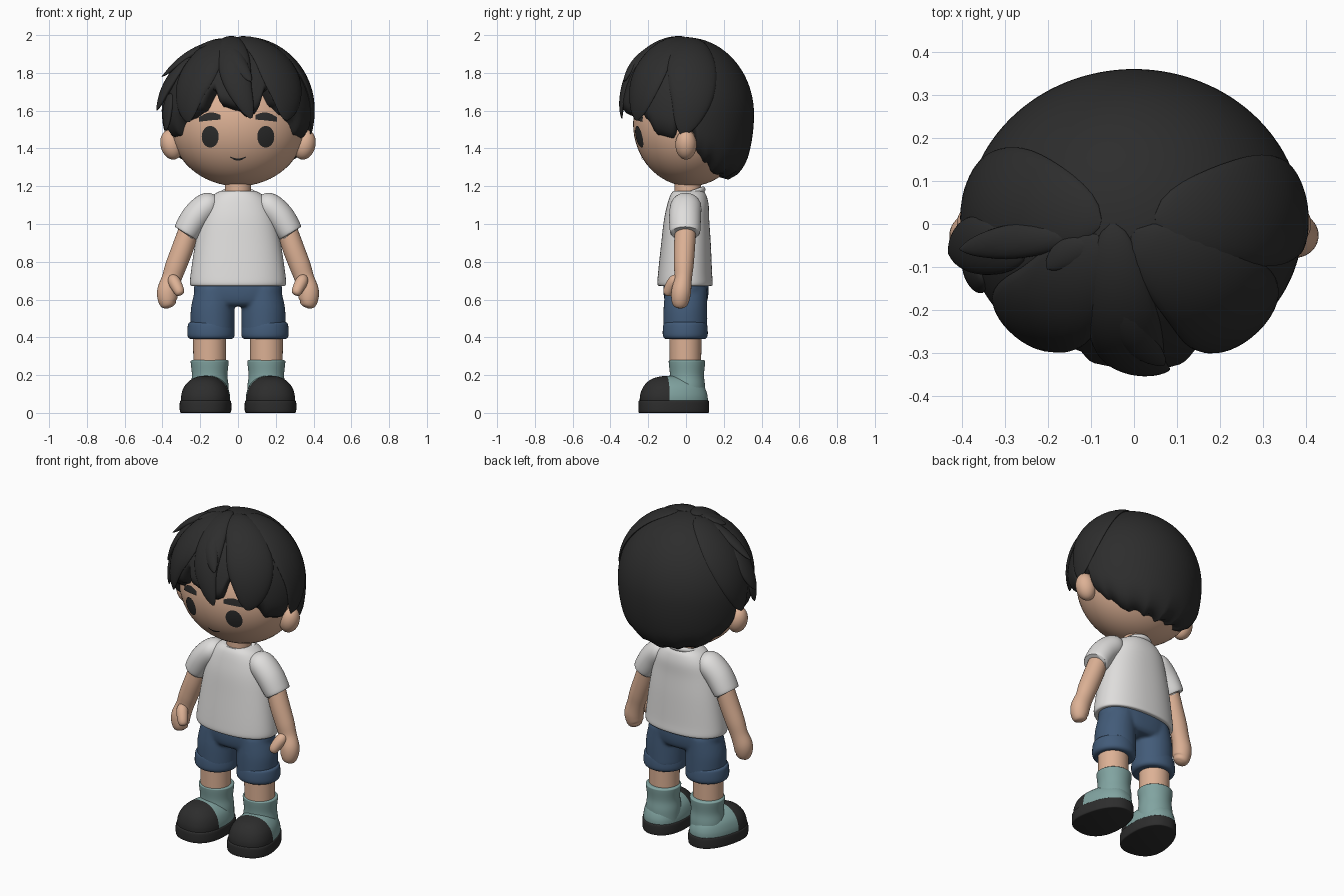
import bpy, bmesh, math
from mathutils import Vector, Matrix

cube = bpy.data.objects.get("Cube")
if cube:
    bpy.data.objects.remove(cube)


def material(name, r, g, b):
    m = bpy.data.materials.new(name)
    m.use_nodes = True
    m.diffuse_color = (r, g, b, 1)
    bsdf = next(n for n in m.node_tree.nodes if n.type == "BSDF_PRINCIPLED")
    bsdf.inputs["Base Color"].default_value = (r, g, b, 1)
    return m


SKIN = material("skin", .72, .44, .3)
HAIR = material("charcoal", .026, .026, .026)
WHITE = material("shirt white", .74, .73, .72)
DENIM = material("denim blue", .055, .105, .19)
TEAL = material("dusty teal", .22, .37, .355)


def finish(name, bm, *mats):
    bmesh.ops.recalc_face_normals(bm, faces=bm.faces)
    me = bpy.data.meshes.new(name)
    bm.to_mesh(me)
    bm.free()
    for m in mats:
        me.materials.append(m)
    ob = bpy.data.objects.new(name, me)
    bpy.context.collection.objects.link(ob)
    bpy.ops.object.select_all(action="DESELECT")
    ob.select_set(True)
    bpy.context.view_layer.objects.active = ob
    bpy.ops.object.shade_smooth_by_angle(angle=math.radians(50))
    return ob


def skin_rings(bm, rings, caps=True):
    """Bridge closed rings of points with quads."""
    vs = [[bm.verts.new(p) for p in r] for r in rings]
    n = len(vs[0])
    for a, b in zip(vs, vs[1:]):
        for i in range(n):
            bm.faces.new((a[i], a[(i + 1) % n], b[(i + 1) % n], b[i]))
    if caps:
        bm.faces.new(vs[0])
        bm.faces.new(vs[-1])


def resample(pts, k=5):
    """Smooth curve through tuples of any length."""
    pts = [Vector(p) for p in pts]
    out = []
    for i in range(len(pts) - 1):
        p0, p1, p2, p3 = pts[max(i - 1, 0)], pts[i], pts[i + 1], pts[min(i + 2, len(pts) - 1)]
        for j in range(k):
            t = j / k
            out.append(.5 * (2 * p1 + (p2 - p0) * t + (2 * p0 - 5 * p1 + 4 * p2 - p3) * t ** 2
                             + (3 * p1 - p0 - 3 * p2 + p3) * t ** 3))
    return out + [pts[-1]]


def add_tube(bm, pts, upright=False, n=40, power=2, k=5):
    """Loft of ellipses; each point is x, y, z, radius across, radius in y."""
    pts = resample(pts, k)
    rings = []
    for i, p in enumerate(pts):
        c = Vector(p[:3])
        t = Vector(pts[min(i + 1, len(pts) - 1)][:3]) - Vector(pts[max(i - 1, 0)][:3])
        t = Vector((0, 0, 1)) if upright else t.normalized()
        side = t.cross(Vector((0, 1, 0))).normalized()
        fwd = side.cross(t)
        ring = []
        for j in range(n):
            a = math.tau * j / n
            u, v = math.cos(a), math.sin(a)
            s = (abs(u) ** power + abs(v) ** power) ** (-1 / power)
            ring.append(c + side * u * s * p[3] + fwd * v * s * p[4])
        rings.append(ring)
    skin_rings(bm, rings)


def tube(name, mat, pts, **kw):
    bm = bmesh.new()
    add_tube(bm, pts, **kw)
    return finish(name, bm, mat)


def ellipsoid(name, mat, loc, radii, rot=None):
    bm = bmesh.new()
    m = Matrix.Translation(loc) @ (rot or Matrix()) @ Matrix.Diagonal((*radii, 1))
    bmesh.ops.create_uvsphere(bm, u_segments=48, v_segments=32, radius=1, matrix=m)
    return finish(name, bm, mat)


# Head, ears and neck
HC, HR = Vector((0, .02, 1.53)), Vector((.36, .3, .33))
ellipsoid("head", SKIN, HC, HR)
tube("neck", SKIN, [(0, .01, 1.05, .07, .07), (0, .01, 1.26, .07, .07)], upright=True)


# Painted face plates, projected on the head
def plate(name, fn, nu=16, nv=4):
    bm = bmesh.new()
    grid = []
    for i in range(nu + 1):
        row = []
        for j in range(nv + 1):
            x, z = fn(i / nu, j / nv)
            d = 1 - (x / HR.x) ** 2 - ((z - HC.z) / HR.z) ** 2
            row.append(bm.verts.new((x, HC.y - HR.y * math.sqrt(d) - .005, z)))
        grid.append(row)
    for i in range(nu):
        for j in range(nv):
            bm.faces.new((grid[i][j], grid[i + 1][j], grid[i + 1][j + 1], grid[i][j + 1]))
    finish(name, bm, HAIR)


for s, tag in ((1, "left"), (-1, "right")):
    ellipsoid(tag + "_ear", SKIN, (s * .352, 0, 1.42), (.058, .056, .08),
              Matrix.Rotation(s * .25, 4, "Y"))

    def eye(u, v, s=s):
        h = math.sin(math.pi * max(.001, min(.999, u)))
        return s * .147 - .045 * math.cos(math.pi * u), 1.462 + .057 * h * (2 * v - 1)

    def brow(u, v, s=s):
        h = .012 + .009 * math.sin(math.pi * u)
        return s * (.092 + .115 * u), 1.565 + .01 * math.sin(math.pi * u) - .012 * u + h * (2 * v - 1)
    plate(tag + "_eye", eye, 24, 8)
    plate(tag + "_brow", brow)
plate("mouth", lambda u, v: (.084 * (u - .5), 1.355 - .014 * math.sin(math.pi * u)
                             + (.002 + .004 * math.sin(math.pi * u)) * (2 * v - 1)))

# Hair cap, cut along a hairline given as angle from the front and height
LINE = [(-180, 1.235), (-128, 1.26), (-112, 1.32), (-101, 1.36), (-97, 1.46), (-84, 1.5), (-78, 1.44),
        (-63, 1.45), (-52, 1.53), (-43, 1.55), (-32, 1.59), (-21, 1.7), (-14, 1.62), (0, 1.6),
        (9, 1.565), (15, 1.58), (25, 1.7), (32, 1.62), (43, 1.57), (50, 1.53), (61, 1.455),
        (78, 1.435), (84, 1.5), (97, 1.46), (101, 1.36), (112, 1.32), (128, 1.26), (180, 1.235)]
CZ = 1.58


def hair_radii(y, z):
    return .392, .36 if y > 0 else .345, .408 if z > CZ else .55


def hairline(a):
    for (a0, z0), (a1, z1) in zip(LINE, LINE[1:]):
        if a0 <= a <= a1:
            t = (a - a0) / (a1 - a0)
            z = z0 + (z1 - z0) * t * t * (3 - 2 * t)
            return z + (.015 * abs(math.sin(math.radians(a * 8))) if abs(a) > 112 else 0)


bm = bmesh.new()
rings, steps, sides = [], 36, 180
for i in range(steps + 2):
    ring = []
    t = min(1, .01 + .99 * i / steps)
    k = max(0, (t - .88) / .12)
    s = 1 - .2 * (1 - math.sqrt(max(0, 1 - k * k))) if i <= steps else .4
    for j in range(sides):
        deg = -180 + 360 * j / sides
        a, zend = math.radians(deg), hairline(deg)
        rz = .408 if zend > CZ else .55
        el = math.pi / 2 + t * (math.asin((zend - CZ) / rz) - math.pi / 2)
        y = -math.cos(a) * math.cos(el)
        rx, ry, rz = hair_radii(y, CZ + math.sin(el))
        ring.append((rx * s * math.sin(a) * math.cos(el), ry * s * y,
                     CZ + rz * math.sin(el) + (.03 if i > steps else 0)))
    rings.append(ring)
skin_rings(bm, rings)
finish("hair_cap", bm, HAIR)


def lock(name, width, thick, lift, *pts):
    """Flat tapered strand hugging the hair cap, its tip raised by lift."""
    path, normals = [], []
    for p in resample(pts, 8):
        r = hair_radii(p.y, p.z)
        d = Vector((p.x / r[0], p.y / r[1], (p.z - CZ) / r[2])).normalized()
        path.append(Vector((d.x * r[0], d.y * r[1], CZ + d.z * r[2])))
        normals.append(Vector((d.x / r[0], d.y / r[1], d.z / r[2])).normalized())
    rings, last = [], len(path) - 1
    for i, (c, nrm) in enumerate(zip(path, normals)):
        u = i / last
        f = max(.03, math.sin(math.pi * u ** .85)) ** .7
        b = (path[min(i + 1, last)] - path[max(i - 1, 0)]).cross(nrm).normalized()
        c = c + nrm * lift * u * u
        ring = []
        for j in range(24):
            a = math.tau * j / 24
            x = width * f * math.cos(a)
            ring.append(c + b * x + nrm * (thick * f * math.sin(a) - x * x * 1.2))
        rings.append(ring)
    bm = bmesh.new()
    skin_rings(bm, rings)
    finish(name, bm, HAIR)


lock("forelock", .045, .025, .02, (-.04, -.15, 1.96), (0, -.28, 1.88), (.07, -.33, 1.76))
lock("middle_fringe", .085, .025, 0, (-.05, .0, 1.99), (-.03, -.22, 1.92), (0, -.33, 1.75), (.07, -.34, 1.56))
lock("left_fringe", .13, .025, 0, (.0, -.02, 1.99), (.2, -.18, 1.87), (.26, -.24, 1.7), (.25, -.26, 1.55))
lock("right_fringe", .12, .025, 0, (-.08, -.03, 1.98), (-.2, -.2, 1.87), (-.26, -.24, 1.7), (-.26, -.25, 1.54))
lock("left_side_lock", .13, .022, 0, (.05, .01, 1.99), (.27, .03, 1.87), (.38, .03, 1.67), (.39, -.02, 1.47))
lock("right_side_lock", .12, .02, 0, (-.08, 0, 1.99), (-.27, .06, 1.86), (-.38, .05, 1.67), (-.39, .0, 1.49))
lock("right_upper_tuft", .04, .02, .06, (-.15, -.03, 1.95), (-.28, -.04, 1.87), (-.36, -.05, 1.76))
lock("right_middle_tuft", .07, .025, .045, (-.26, -.06, 1.9), (-.37, -.05, 1.74), (-.4, -.06, 1.6))
lock("right_lower_tuft", .05, .02, .02, (-.38, -.12, 1.7), (-.39, -.12, 1.6), (-.39, -.13, 1.49))
lock("crown_tuft", .035, .015, .02, (-.1, -.05, 1.98), (-.16, -.07, 1.96), (-.2, -.1, 1.93))

# Shirt body, collar band
tube("shirt_body", WHITE, [(0, -.005, .672, .235, .13), (0, -.005, .68, .253, .146), (0, -.005, .74, .25, .143),
                           (0, 0, .9, .226, .131), (0, .003, 1.02, .2, .12), (0, .01, 1.1, .172, .11),
                           (0, .012, 1.15, .135, .096), (0, .012, 1.175, .095, .08)],
     upright=True, n=64, power=2.25)
bm = bmesh.new()
rings = []
for i in range(49):
    a = math.tau * i / 48
    c = Vector((.083 * math.cos(a), .01 + .08 * math.sin(a), 1.155 + .028 * math.sin(a)))
    out = Vector((math.cos(a), math.sin(a), 0))
    rings.append([c + out * .013 * math.cos(b) + Vector((0, 0, .016 * math.sin(b)))
                  for b in (math.tau * j / 12 for j in range(12))])
skin_rings(bm, rings, caps=False)
bmesh.ops.remove_doubles(bm, verts=bm.verts, dist=.0001)
finish("collar", bm, WHITE)

# Shorts: hips and two legs fused into one soft shape
bm = bmesh.new()
add_tube(bm, [(0, 0, .565, .16, .09), (0, 0, .59, .21, .112), (0, 0, .66, .235, .12), (0, 0, .74, .2, .11)],
         upright=True, power=2.3)
for s in (1, -1):
    add_tube(bm, [(s * .134, -.003, .43, .115, .116), (s * .134, -.003, .55, .116, .116),
                  (s * .125, 0, .66, .1, .11)], upright=True)
shorts = finish("shorts", bm, DENIM)
fuse = shorts.modifiers.new("fuse", "REMESH")
fuse.mode, fuse.voxel_size, fuse.use_smooth_shade = "VOXEL", .009, True
soft = shorts.modifiers.new("soften", "SMOOTH")
soft.factor, soft.iterations = .5, 8

# Limbs and footwear
for s, tag in ((1, "left"), (-1, "right")):
    tube(tag + "_sleeve", WHITE, [(s * .11, .005, 1.115, .035, .05), (s * .155, 0, 1.1, .07, .08),
                                  (s * .22, -.005, 1.04, .076, .084), (s * .272, -.005, .96, .07, .08),
                                  (s * .277, -.005, .952, .06, .068)])
    tube(tag + "_arm", SKIN, [(s * .25, 0, 1, .053, .055), (s * .29, -.008, .88, .057, .056),
                              (s * .328, -.012, .78, .056, .052), (s * .352, -.015, .71, .052, .046),
                              (s * .372, -.025, .645, .056, .052), (s * .372, -.03, .595, .05, .047),
                              (s * .362, -.03, .568, .035, .034), (s * .358, -.03, .558, .012, .012)])
    tube(tag + "_thumb", SKIN, [(s * .352, -.04, .725, .015, .015), (s * .34, -.06, .70, .032, .032),
                                (s * .317, -.088, .655, .03, .03), (s * .307, -.097, .63, .022, .022),
                                (s * .304, -.099, .623, .006, .006)])
    cuff = [(.39, .09), (.393, .113), (.412, .125), (.46, .123), (.478, .115), (.483, .09)]
    tube(tag + "_cuff", DENIM, [(s * .143, -.004, z, r, r * .95) for z, r in cuff], upright=True)
    tube(tag + "_leg", SKIN, [(s * .15, -.003, .2, .086, .082), (s * .15, -.003, .45, .088, .086)], upright=True)
    sock = [(.07, .1), (.14, .1), (.2, .094), (.262, .1), (.276, .099), (.281, .086)]
    tube(tag + "_sock", TEAL, [(s * .15, .005, z, r, r * .96) for z, r in sock], upright=True)

    # Shoe parts taper to the heel and turn outward
    def shoe(name, profile, mats, split=False):
        bm = bmesh.new()
        add_tube(bm, [(0, -.065, z, rx, ry) for z, rx, ry in profile], upright=True, n=64, power=2.35)
        if split:
            bmesh.ops.bisect_plane(bm, geom=bm.verts[:] + bm.edges[:] + bm.faces[:],
                                   plane_co=(0, -.105, 0), plane_no=(0, 1, 0))
            for f in bm.faces:
                f.material_index = int(f.calc_center_median().y < -.105)
        for v in bm.verts:
            v.co.x *= 1 - .7 * (v.co.y + .09)
        bmesh.ops.transform(bm, verts=bm.verts, matrix=Matrix.Translation((s * .158, 0, 0))
                            @ Matrix.Rotation(s * .14, 4, "Z"))
        finish(name, bm, *mats)
    shoe(tag + "_sole", [(0, .125, .18), (.008, .134, .187), (.058, .134, .187), (.066, .126, .18)], [HAIR])
    shoe(tag + "_shoe", [(.055, .128, .18), (.095, .127, .178), (.14, .112, .16), (.175, .08, .125),
                         (.192, .045, .075), (.197, .01, .02)], [TEAL, HAIR], True)
